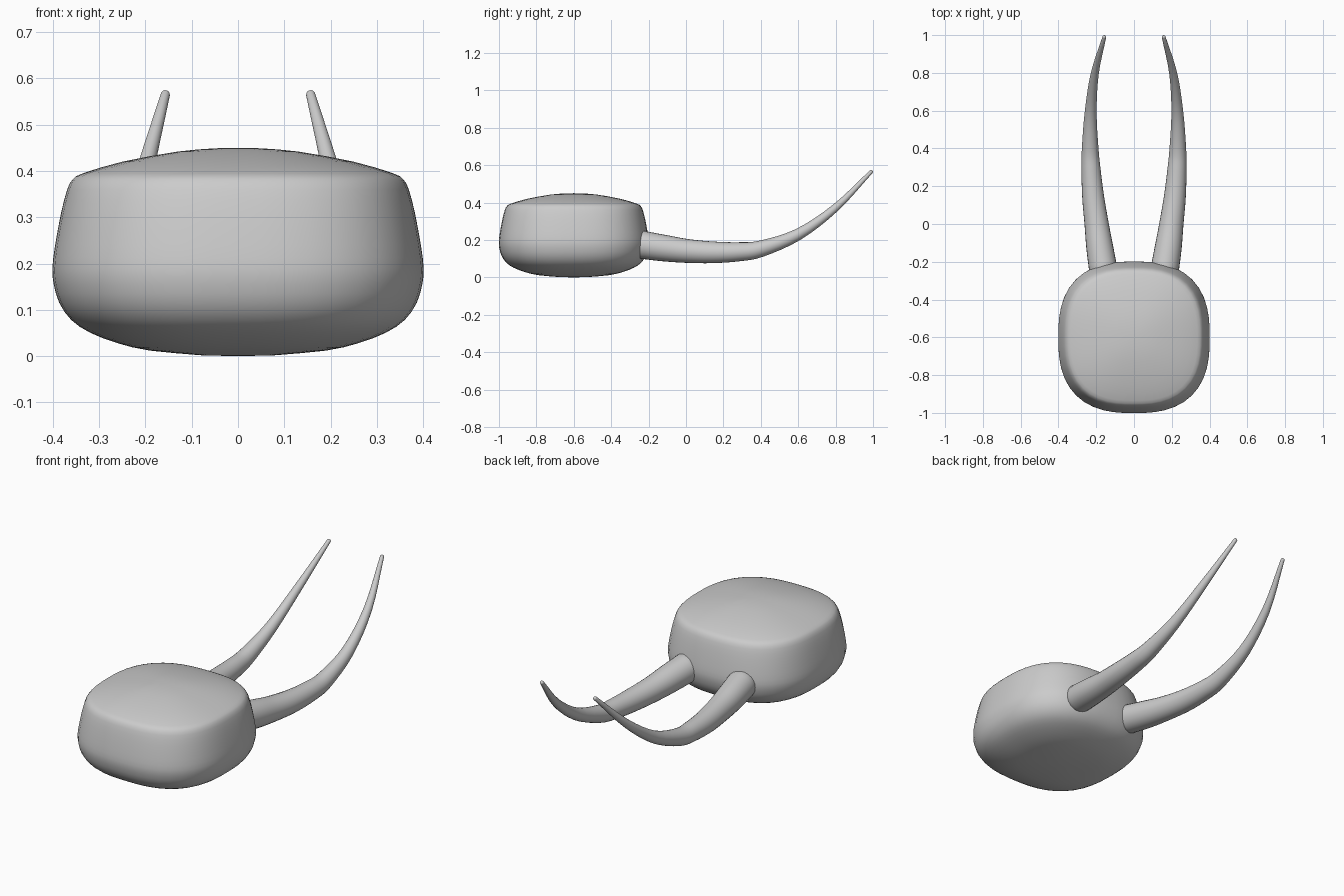
import bpy, bmesh, math
from mathutils import Vector

if "Cube" in bpy.data.objects:
    bpy.data.objects.remove(bpy.data.objects["Cube"])

grey = bpy.data.materials.new("plain grey")
grey.diffuse_color = (0.6, 0.6, 0.6, 1)
grey.use_nodes = True
grey.node_tree.nodes["Principled BSDF"].inputs["Base Color"].default_value = grey.diffuse_color


def catmull(pts, steps):
    """Smooth interpolation through tuples of any length."""
    ext = [[2 * a - b for a, b in zip(pts[0], pts[1])], *pts,
           [2 * a - b for a, b in zip(pts[-1], pts[-2])]]
    out = []
    for i in range(1, len(ext) - 2):
        for s in range(steps):
            t = s / steps
            out.append([0.5 * (2 * b + (c - a) * t + (2 * a - 5 * b + 4 * c - d) * t ** 2
                               + (3 * b - a - 3 * c + d) * t ** 3)
                        for a, b, c, d in zip(*ext[i - 1:i + 3])])
    return out + [list(pts[-1])]


def loft(name, rings, start, end):
    """Skin a list of rings and close both ends to a point."""
    bm = bmesh.new()
    loops = [[bm.verts.new(p) for p in ring] for ring in rings]
    n = len(loops[0])
    for a, b in zip(loops, loops[1:]):
        for i in range(n):
            bm.faces.new((a[i], a[(i + 1) % n], b[(i + 1) % n], b[i]))
    for loop, tip in ((loops[0], start), (loops[-1], end)):
        v = bm.verts.new(tip)
        for i in range(n):
            bm.faces.new((loop[i], loop[(i + 1) % n], v))
    bmesh.ops.recalc_face_normals(bm, faces=bm.faces)
    me = bpy.data.meshes.new(name)
    bm.to_mesh(me)
    bm.free()
    me.materials.append(grey)
    me.shade_smooth()
    ob = bpy.data.objects.new(name, me)
    bpy.context.collection.objects.link(ob)
    return ob


# Body: rounded-square plan, bulging side profile (radius, height)
profile = [(0.08, 0.002), (0.19, 0.012), (0.26, 0.028), (0.32, 0.051), (0.36, 0.078),
           (0.386, 0.115), (0.398, 0.155), (0.401, 0.19), (0.395, 0.24), (0.382, 0.31),
           (0.369, 0.36), (0.357, 0.382), (0.335, 0.395), (0.25, 0.42), (0.13, 0.442),
           (0.05, 0.449)]


def body_ring(r, z, n=48, power=2.6):
    pts = []
    for i in range(n):
        a = 2 * math.pi * i / n
        c, s = math.cos(a), math.sin(a)
        k = r / (abs(c) ** power + abs(s) ** power) ** (1 / power)
        pts.append((k * c, k * s - 0.6, z))
    return pts


loft("body", [body_ring(r, z) for r, z in catmull(profile, 2)], (0, -0.6, 0), (0, -0.6, 0.45))

# Horns: tapering curved tubes (x, y, z, radius)
path = [(0.163, -0.24, 0.175, 0.075), (0.182, -0.12, 0.157, 0.071), (0.198, 0.0, 0.142, 0.064),
        (0.216, 0.14, 0.134, 0.058), (0.227, 0.28, 0.137, 0.051), (0.232, 0.4, 0.153, 0.044),
        (0.229, 0.6, 0.23, 0.031), (0.207, 0.8, 0.373, 0.021), (0.157, 0.99, 0.565, 0.010)]


def horn(name, side, n=24):
    samples = catmull(path, 4)
    pts = [Vector(s[:3]) for s in samples]
    rad = [s[3] for s in samples]
    d0, d1 = (pts[1] - pts[0]).normalized(), (pts[-1] - pts[-2]).normalized()
    # softly rounded base and tip
    spec = [(pts[0] - d0 * q, d0, rad[0] * k) for q, k in ((0.022, 0.7), (0.017, 0.87), (0.009, 0.96))]
    for i, p in enumerate(pts):
        d = (pts[min(i + 1, len(pts) - 1)] - pts[max(i - 1, 0)]).normalized()
        spec.append((p, d, rad[i]))
    spec += [(pts[-1] + d1 * q, d1, rad[-1] * k) for q, k in ((0.005, 0.85), (0.008, 0.5))]
    flip = Vector((side, 1, 1))
    rings = []
    for p, d, r in spec:
        u = d.cross(Vector((0, 0, 1))).normalized()
        w = u.cross(d)
        rings.append([(p + r * (math.cos(a) * u + math.sin(a) * w)) * flip
                      for a in (2 * math.pi * i / n for i in range(n))])
    return loft(name, rings, (pts[0] - d0 * 0.024) * flip, (pts[-1] + d1 * 0.009) * flip)


horn("right_horn", 1)
horn("left_horn", -1)
